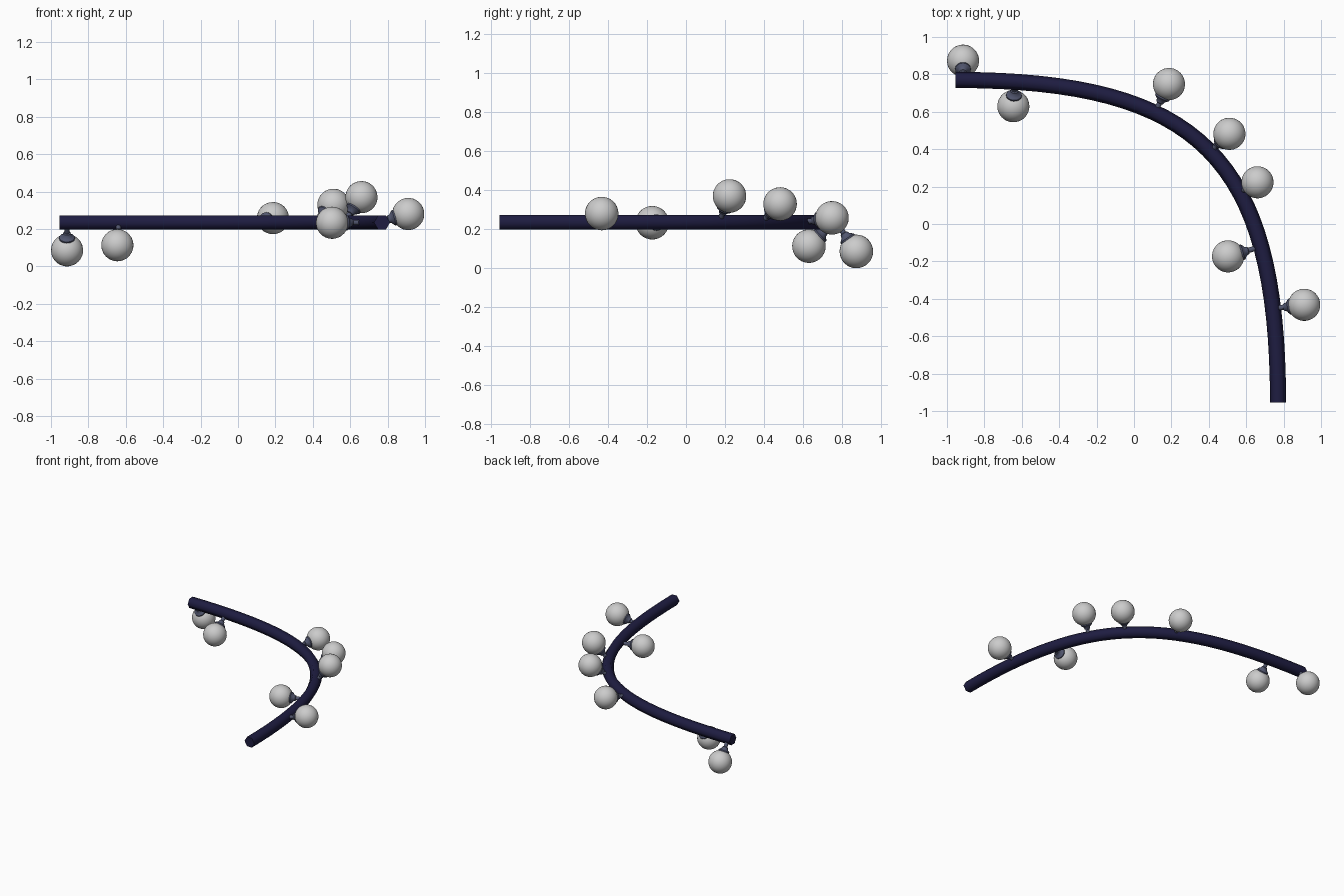
import bpy, bmesh, math
from mathutils import Vector
from mathutils.geometry import interpolate_bezier

if "Cube" in bpy.data.objects:
    bpy.data.objects.remove(bpy.data.objects["Cube"])

Z = 0.235
BULB_R = 0.086


def material(name, rgb):
    m = bpy.data.materials.new(name)
    m.diffuse_color = (*rgb, 1)
    m.use_nodes = True
    m.node_tree.nodes["Principled BSDF"].inputs["Base Color"].default_value = m.diffuse_color
    return m


cable_mat = material("navy_rubber", (0.013, 0.012, 0.053))
socket_mat = material("slate_plastic", (0.085, 0.095, 0.16))


def finish(name, bm, mat=None, angle=65):
    bmesh.ops.recalc_face_normals(bm, faces=bm.faces)
    me = bpy.data.meshes.new(name)
    bm.to_mesh(me)
    bm.free()
    ob = bpy.data.objects.new(name, me)
    bpy.context.collection.objects.link(ob)
    if mat:
        me.materials.append(mat)
    bpy.ops.object.select_all(action='DESELECT')
    ob.select_set(True)
    bpy.context.view_layer.objects.active = ob
    bpy.ops.object.shade_smooth_by_angle(angle=math.radians(angle))
    return ob


def loft(bm, rings):
    # bridge successive vertex rings and cap both ends
    loops = [[bm.verts.new(p) for p in r] for r in rings]
    n = len(loops[0])
    for a, b in zip(loops, loops[1:]):
        for i in range(n):
            j = (i + 1) % n
            bm.faces.new((a[i], a[j], b[j], b[i]))
    bm.faces.new(loops[0])
    bm.faces.new(loops[-1])


# Curved cable with a six-sided section
path = interpolate_bezier(Vector((-0.955, 0.77, Z)), Vector((0.35, 0.77, Z)),
                          Vector((0.77, 0.35, Z)), Vector((0.77, -0.955, Z)), 33)
rings = []
for i, p in enumerate(path):
    t = (path[min(i + 1, 32)] - path[max(i - 1, 0)]).normalized()
    if i == 0:
        t = Vector((1, 0, 0))
    if i == 32:
        t = Vector((0, -1, 0))
    side = Vector((-t.y, t.x, 0))
    rings.append([p + 0.043 * (math.cos(k * math.pi / 3) * side
                               + math.sin(k * math.pi / 3) * Vector((0, 0, 1)))
                  for k in range(6)])
bm = bmesh.new()
loft(bm, rings)
finish("cable", bm, cable_mat)


def nearest_on_path(c):
    best = None
    for a, b in zip(path, path[1:]):
        d = b - a
        s = max(0, min(1, (c - a).dot(d) / d.dot(d)))
        q = a + s * d
        if best is None or (q - c).length < (best - c).length:
            best = q
    return best


# Light bulbs, each with a flared socket pointing back to the cable
bulbs = [(-0.914, 0.873, 0.086), (-0.645, 0.63, 0.113), (0.187, 0.748, 0.258),
         (0.51, 0.482, 0.329), (0.66, 0.223, 0.37), (0.503, -0.173, 0.233),
         (0.91, -0.432, 0.28)]
# socket profile: distance from bulb centre, radius
profile = [(0.06, 0.036), (0.072, 0.042), (0.083, 0.042), (0.09, 0.034),
           (0.098, 0.024), (0.112, 0.02), (0.115, 0.014)]

for n, c in enumerate(bulbs, 1):
    c = Vector(c)
    foot = nearest_on_path(c)
    axis = foot - c
    q = axis.to_track_quat('Z', 'Y')

    bm = bmesh.new()
    bmesh.ops.create_uvsphere(bm, u_segments=32, v_segments=16, radius=BULB_R)
    ob = finish(f"bulb_{n}", bm)
    ob.location = c
    ob.rotation_mode = 'QUATERNION'
    ob.rotation_quaternion = q

    bm = bmesh.new()
    stops = profile + [(max(axis.length - 0.02, 0.12), 0.014)]
    loft(bm, [[(r * math.cos(k * math.tau / 16), r * math.sin(k * math.tau / 16), h)
               for k in range(16)] for h, r in stops])
    ob = finish(f"socket_{n}", bm, socket_mat, 40)
    ob.location = c
    ob.rotation_mode = 'QUATERNION'
    ob.rotation_quaternion = q
